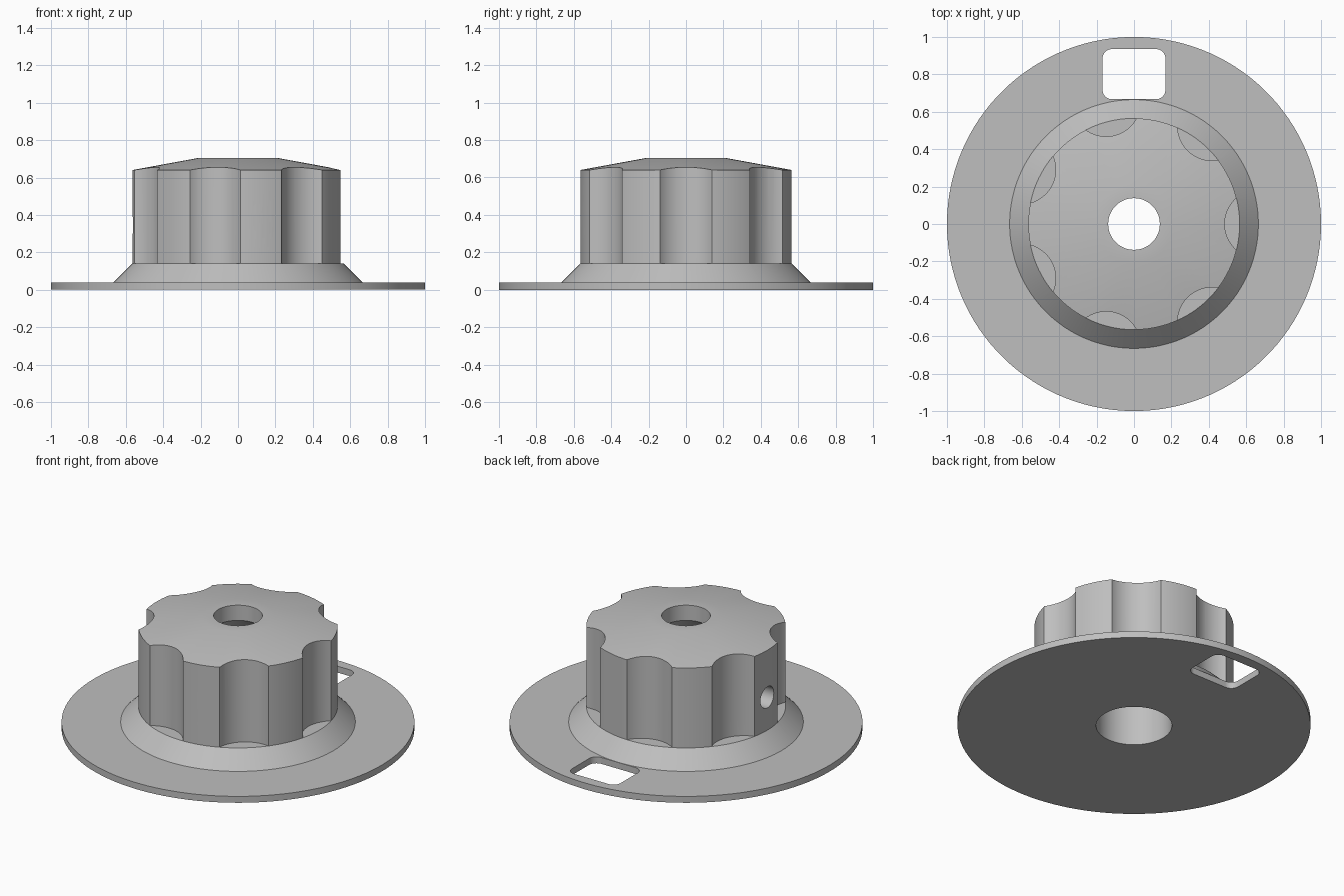
import bpy, bmesh
from math import sin, cos, pi, radians
from mathutils import Matrix, Vector

cube = bpy.data.objects.get("Cube")
if cube:
    bpy.data.objects.remove(cube, do_unlink=True)

grey = bpy.data.materials.new("plain grey")
grey.use_nodes = True
colour = (0.52, 0.52, 0.52, 1)
grey.diffuse_color = colour
grey.node_tree.nodes["Principled BSDF"].inputs["Base Color"].default_value = colour


def add_object(name, bm):
    bmesh.ops.recalc_face_normals(bm, faces=bm.faces)
    mesh = bpy.data.meshes.new(name)
    bm.to_mesh(mesh)
    bm.free()
    mesh.materials.append(grey)
    obj = bpy.data.objects.new(name, mesh)
    bpy.context.collection.objects.link(obj)
    return obj


def revolve(name, profile, steps):
    bm = bmesh.new()
    verts = [bm.verts.new((r, 0, z)) for r, z in profile]
    edges = [bm.edges.new((v, verts[i - 1])) for i, v in enumerate(verts)]
    bmesh.ops.spin(bm, geom=verts + edges, axis=(0, 0, 1), cent=(0, 0, 0),
                   angle=2 * pi, steps=steps, use_duplicate=False)
    bmesh.ops.remove_doubles(bm, verts=bm.verts, dist=1e-4)
    return add_object(name, bm)


def prism(name, outline, z0, z1, matrix=Matrix()):
    bm = bmesh.new()
    face = bm.faces.new([bm.verts.new((x, y, z0)) for x, y in outline])
    top = bmesh.ops.extrude_face_region(bm, geom=[face])["geom"]
    bmesh.ops.translate(bm, vec=(0, 0, z1 - z0),
                        verts=[g for g in top if isinstance(g, bmesh.types.BMVert)])
    bm.transform(matrix)
    return add_object(name, bm)


def arc(cx, cy, r, start, end, n):
    angles = [radians(start + (end - start) * i / n) for i in range(n + 1)]
    return [(cx + r * cos(a), cy + r * sin(a)) for a in angles]


def cut(target, cutter):
    cutter.hide_render = True
    mod = target.modifiers.new("cut", "BOOLEAN")
    mod.operation = "DIFFERENCE"
    mod.solver = "EXACT"
    mod.object = cutter
    bpy.context.view_layer.objects.active = target
    bpy.ops.object.modifier_apply(modifier=mod.name)
    bpy.data.objects.remove(cutter, do_unlink=True)


# Flanged knob body with a stepped bore
bore = 0.215
knob = revolve("flanged_knob", [
    (bore, 0), (1, 0), (1, 0.04), (0.665, 0.04), (0.565, 0.14), (0.565, 0.64),
    (0.21, 0.705), (0.138, 0.705), (0.138, 0.61), (bore, 0.535)], 126)

# Seven finger scallops around the grip
for i in range(7):
    a = 2 * pi * i / 7
    circle = arc(0.67 * cos(a), 0.67 * sin(a), 0.185, 0, 360, 64)[:-1]
    cut(knob, prism("scallop_cutter", circle, 0.14, 0.9))

# Rounded window in the flange
half, low, high, r = 0.168, 0.667, 0.935, 0.05
window = (arc(half - r, high - r, r, 0, 90, 8) + arc(r - half, high - r, r, 90, 180, 8)
          + arc(r - half, low + r, r, 180, 270, 8) + arc(half - r, low + r, r, 270, 360, 8))
cut(knob, prism("window_cutter", window, -0.1, 0.1))

# Two radial set screw holes into the bore
for step in (3.5, 5.5):
    a = 2 * pi * step / 7
    direction = Vector((cos(a), sin(a), 0))
    turn = direction.to_track_quat("Z", "Y").to_matrix().to_4x4()
    place = Matrix.Translation((0, 0, 0.345)) @ turn
    cut(knob, prism("screw_hole_cutter", arc(0, 0, 0.066, 0, 360, 40)[:-1],
                    0.1, 0.8, place))

bpy.ops.object.select_all(action="DESELECT")
knob.select_set(True)
bpy.context.view_layer.objects.active = knob
bpy.ops.object.shade_smooth_by_angle(angle=radians(30))
